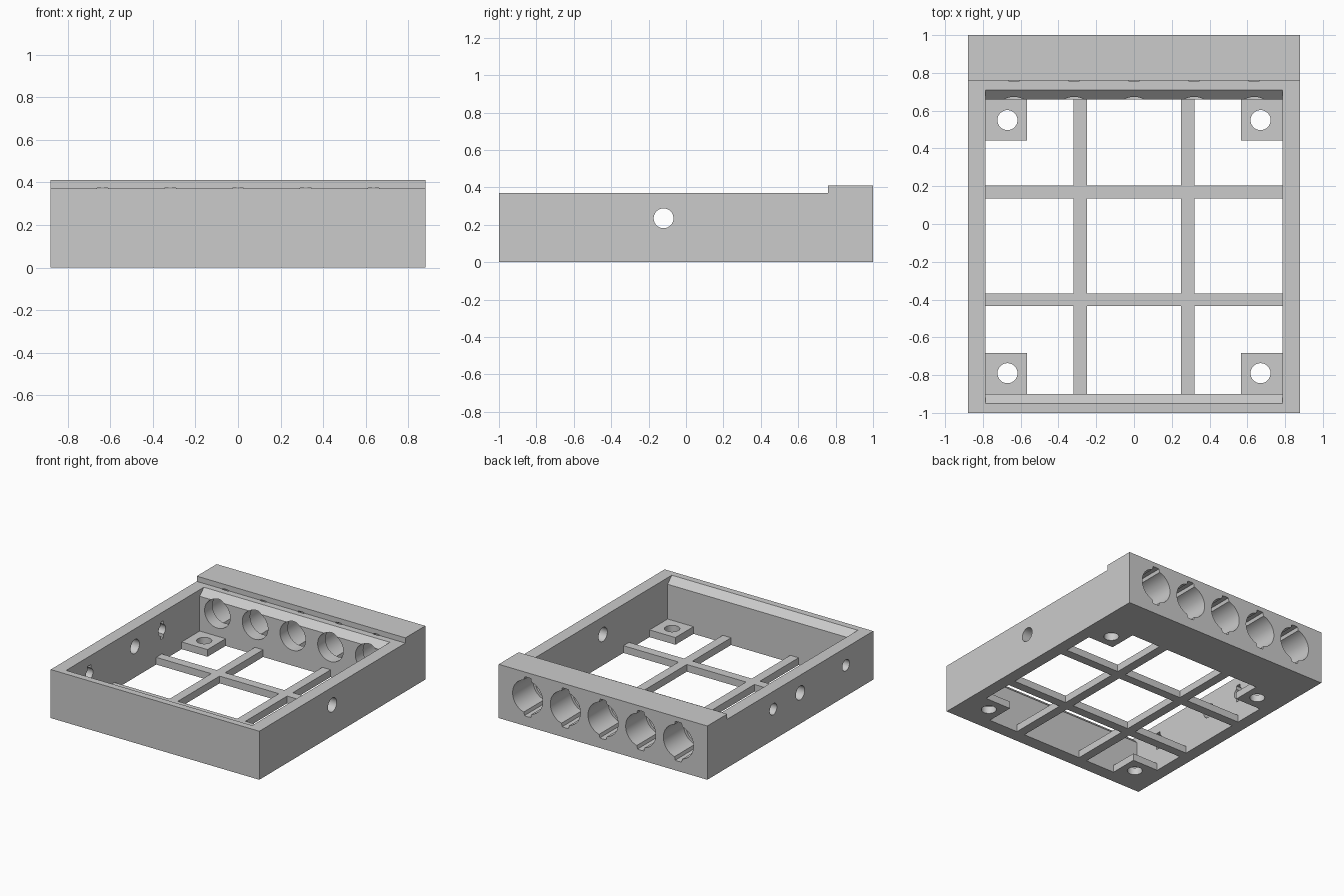
import bpy, bmesh
from math import sin, cos, pi, tau
from mathutils import Vector

if "Cube" in bpy.data.objects:
    bpy.data.objects.remove(bpy.data.objects["Cube"], do_unlink=True)

grey = bpy.data.materials.new("plain_grey")
grey.use_nodes = True
colour = (0.6, 0.6, 0.6, 1)
grey.diffuse_color = colour
grey.node_tree.nodes["Principled BSDF"].inputs["Base Color"].default_value = colour

HALF_X, IN_X = 0.88, 0.785
FRONT, BACK = -0.9, 0.66
RIM, FLOOR = 0.37, 0.055


def prism(name, outline, axis, start, end):
    """Extrude a 2D outline along x, y or z."""
    place = {"x": lambda u, v: (start, u, v),
             "y": lambda u, v: (u, start, v),
             "z": lambda u, v: (u, v, start)}[axis]
    bm = bmesh.new()
    face = bm.faces.new([bm.verts.new(place(u, v)) for u, v in outline])
    grown = bmesh.ops.extrude_face_region(bm, geom=[face])["geom"]
    step = Vector([end - start if a == axis else 0 for a in "xyz"])
    bmesh.ops.translate(bm, vec=step, verts=[g for g in grown if isinstance(g, bmesh.types.BMVert)])
    bmesh.ops.recalc_face_normals(bm, faces=bm.faces)
    mesh = bpy.data.meshes.new(name)
    bm.to_mesh(mesh)
    bm.free()
    obj = bpy.data.objects.new(name, mesh)
    bpy.context.collection.objects.link(obj)
    mesh.materials.append(grey)
    return obj


def rect(u0, u1, v0, v1):
    return [(u0, v0), (u1, v0), (u1, v1), (u0, v1)]


def circle(u, v, r, key=0, key_half=0, sides=72):
    """Circle with optional key slots at top and bottom."""
    pts = []
    for i in range(sides):
        a = tau * i / sides
        rad = key if key and abs(cos(a)) * key < key_half else r
        pts.append((u + rad * cos(a), v + rad * sin(a)))
    return pts


def select(obj):
    bpy.ops.object.select_all(action="DESELECT")
    obj.select_set(True)
    bpy.context.view_layer.objects.active = obj


def cut(obj, cutter):
    cutter.hide_render = True
    mod = obj.modifiers.new("cut", "BOOLEAN")
    mod.operation, mod.solver, mod.object = "DIFFERENCE", "EXACT", cutter
    select(obj)
    bpy.ops.object.modifier_apply(modifier=mod.name)
    bpy.data.objects.remove(cutter, do_unlink=True)


# Wall frame with the raised back ledge
side = [(-1, 0), (1, 0), (1, 0.41), (0.76, 0.41), (0.76, RIM), (-1, RIM)]
frame = prism("wall_frame", side, "x", -HALF_X, HALF_X)

# Open cavity, flared at the top of the front and back walls
slope = 0.05
cavity = [(FRONT, -0.1), (BACK, -0.1), (BACK, RIM - slope), (BACK + slope, RIM),
          (BACK + slope, 0.6), (FRONT - slope, 0.6), (FRONT - slope, RIM),
          (FRONT, RIM - slope)]
cut(frame, prism("cavity_cutter", cavity, "x", -IN_X, IN_X))

# Five stepped, keyed ports through the back wall
for i in range(-2, 3):
    x, z = i * 0.318, 0.225
    cut(frame, prism("port_cutter", circle(x, z, 0.127, 0.15, 0.035), "y", 0.755, 1.1))
    cut(frame, prism("port_inner_cutter", circle(x, z, 0.108), "y", 0.6, 0.8))

# Cable holes in the side walls
HOLE_Z = 0.235
for s in (-1, 1):
    cut(frame, prism("side_hole_cutter", circle(-0.12, HOLE_Z, 0.053), "x", s * 0.7, s * 1.0))
for y in (0.205, -0.67):
    cut(frame, prism("small_hole_cutter", circle(y, HOLE_Z, 0.043), "x", -1.0, -0.7))
    cut(frame, prism("slot_cutter", rect(y - 0.02, y + 0.02, HOLE_Z - 0.065, HOLE_Z + 0.065),
                     "x", -0.83, -0.7))

# Floor grid: two long bars, and cross bars in segments between them
parts = [frame]
BAR0, BAR1 = 0.25, 0.32
for s, label in ((-1, "right"), (1, "left")):
    x0, x1 = sorted((s * BAR0, s * BAR1))
    parts.append(prism("long_bar_" + label, rect(x0, x1, FRONT, BACK), "z", 0, FLOOR))
for y0, row in ((-0.435, "front"), (0.135, "back")):
    for x0, x1, label in ((-IN_X, -BAR1, "right"), (-BAR0, BAR0, "middle"), (BAR1, IN_X, "left")):
        parts.append(prism(f"cross_bar_{row}_{label}", rect(x0, x1, y0, y0 + 0.068), "z", 0, FLOOR))

# Corner mounting pads with screw holes
PAD = 0.218
for s, label in ((-1, "right"), (1, "left")):
    x0, x1 = sorted((s * (IN_X - PAD), s * IN_X))
    for y0, hole_y, row in ((FRONT, -0.79, "front"), (BACK - PAD, 0.55, "back")):
        pad = prism(f"corner_pad_{row}_{label}", rect(x0, x1, y0, y0 + PAD), "z", 0, FLOOR)
        cut(pad, prism("screw_cutter", circle(s * 0.67, hole_y, 0.053), "z", -0.1, 0.2))
        parts.append(pad)

for obj in parts:
    select(obj)
    bpy.ops.object.shade_smooth_by_angle(angle=pi / 6)
